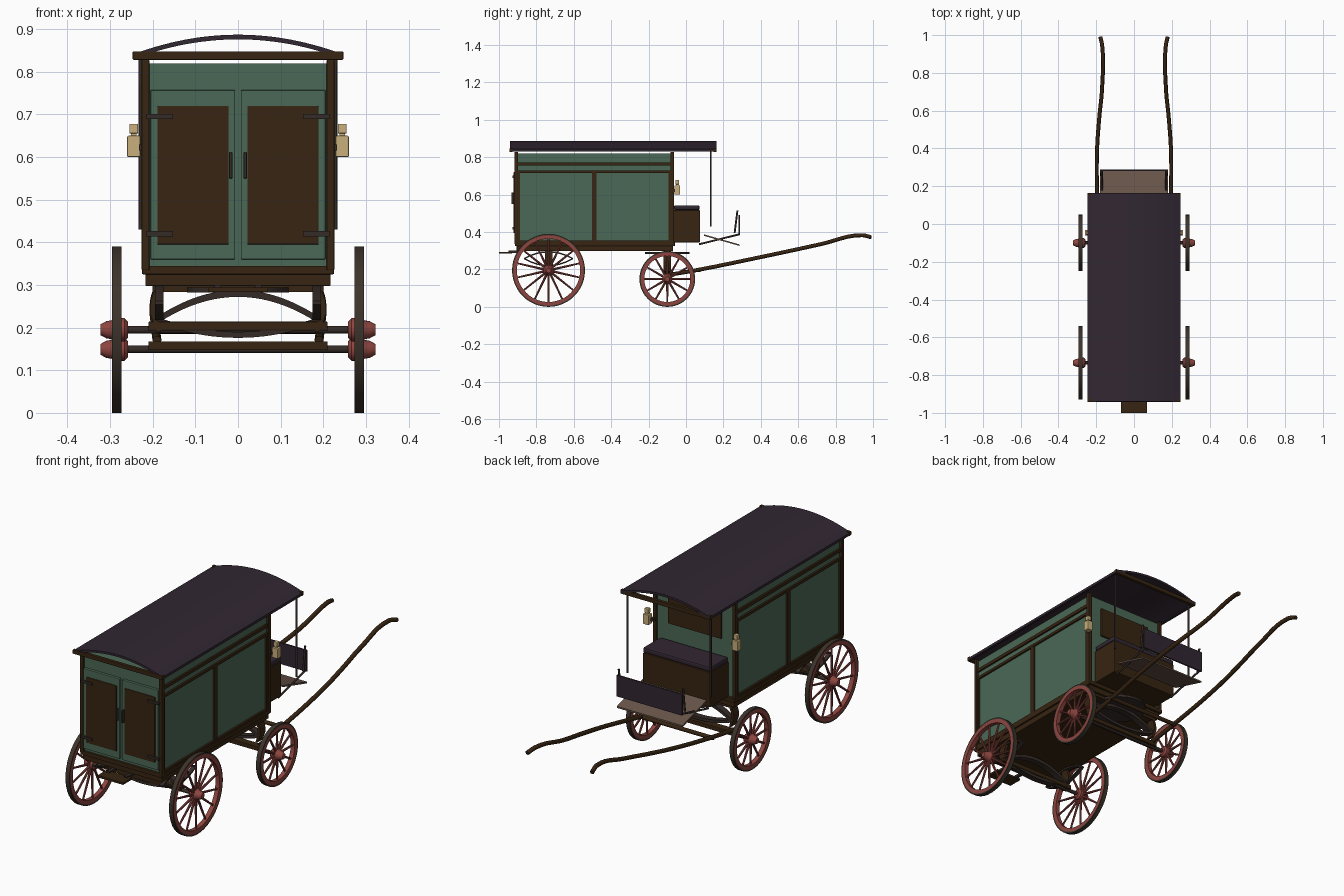
import bpy, bmesh, math
from mathutils import Matrix, Vector

cube = bpy.data.objects.get("Cube")
if cube:
    bpy.data.objects.remove(cube)


def material(name, r, g, b):
    m = bpy.data.materials.new(name)
    m.use_nodes = True
    m.diffuse_color = (r, g, b, 1)
    m.node_tree.nodes["Principled BSDF"].inputs["Base Color"].default_value = (r, g, b, 1)
    return m


GREEN = material("green paint", .07, .14, .092)
BROWN = material("dark brown wood", .038, .018, .006)
PURPLE = material("dark purple canvas", .031, .02, .031)
RED = material("red paint", .27, .06, .05)
TAN = material("bare wood", .14, .09, .065)
BRASS = material("brass", .58, .43, .2)
IRON = material("dark iron", .035, .024, .02)
TYRE = material("tyre brown", .045, .033, .024)


def finish(name, bm, mat, smooth=True):
    bmesh.ops.recalc_face_normals(bm, faces=bm.faces)
    me = bpy.data.meshes.new(name)
    bm.to_mesh(me)
    bm.free()
    me.materials.append(mat)
    ob = bpy.data.objects.new(name, me)
    bpy.context.collection.objects.link(ob)
    if smooth:
        bpy.ops.object.select_all(action='DESELECT')
        ob.select_set(True)
        bpy.context.view_layer.objects.active = ob
        bpy.ops.object.shade_smooth_by_angle(angle=math.radians(35))
    return ob


def box(name, xs, ys, zs, mat, bevel=0):
    lo, hi = Vector((xs[0], ys[0], zs[0])), Vector((xs[1], ys[1], zs[1]))
    bm = bmesh.new()
    bmesh.ops.create_cube(bm, size=1, matrix=Matrix.Translation((lo + hi) / 2) @ Matrix.Diagonal((*(hi - lo), 1)))
    ob = finish(name, bm, mat, False)
    if bevel:
        mod = ob.modifiers.new("Bevel", 'BEVEL')
        mod.width = bevel
        mod.segments = 2
    return ob


def pair(name, xs, ys, zs, mat, bevel=0):
    for side, s in (("left", 1), ("right", -1)):
        box(f"{side}_{name}", sorted(s * x for x in xs), ys, zs, mat, bevel)


def prism(name, outline, axis, a, b, mat):
    # extrude an outline along x (outline in y,z) or along y (outline in x,z)
    bm = bmesh.new()
    put = (lambda u, z: (a, u, z)) if axis == 'x' else (lambda u, z: (u, a, z))
    face = bm.faces.new([bm.verts.new(put(*p)) for p in outline])
    new = bmesh.ops.extrude_face_region(bm, geom=[face])["geom"]
    move = (b - a, 0, 0) if axis == 'x' else (0, b - a, 0)
    bmesh.ops.translate(bm, vec=move, verts=[v for v in new if isinstance(v, bmesh.types.BMVert)])
    return finish(name, bm, mat)


def bow(centre, half, z_end, z_mid, thick, n=20):
    ts = [i / n * 2 - 1 for i in range(n + 1)]
    top = [(centre + half * t, z_mid + (z_end - z_mid) * t * t) for t in ts]
    return top + [(u, z - thick) for u, z in reversed(top)]


def tube(name, points, radius, mat, smooth_path=False):
    cu = bpy.data.curves.new(name, 'CURVE')
    cu.dimensions = '3D'
    cu.bevel_depth = radius
    cu.bevel_resolution = 2
    cu.use_fill_caps = True
    sp = cu.splines.new('BEZIER')
    sp.bezier_points.add(len(points) - 1)
    for bp, p in zip(sp.bezier_points, points):
        bp.co = p
        bp.handle_left_type = bp.handle_right_type = 'AUTO' if smooth_path else 'VECTOR'
    sp.resolution_u = 6 if smooth_path else 1
    cu.materials.append(mat)
    ob = bpy.data.objects.new(name, cu)
    bpy.context.collection.objects.link(ob)
    return ob


def lathe(name, profile, y, z, mat, closed=False, steps=40):
    # spin (radius, x) points about an axle
    bm = bmesh.new()
    vs = [bm.verts.new((x, y, z + r)) for r, x in profile]
    es = [bm.edges.new(e) for e in zip(vs, vs[1:] + vs[:1])][:None if closed else -1]
    bmesh.ops.spin(bm, geom=vs + es, cent=(0, y, z), axis=(1, 0, 0), angle=math.tau, steps=steps)
    bmesh.ops.remove_doubles(bm, verts=bm.verts, dist=1e-5)
    return finish(name, bm, mat)


def wheel(name, s, y, r, spokes):
    x0, x1, mid = s * .273, s * .295, s * .284
    lathe(name + "_tyre", [(r - .007, x0), (r, x0), (r, x1), (r - .007, x1)], y, r, TYRE, True, 48)
    lathe(name + "_rim", [(r - .026, x0), (r - .007, x0), (r - .007, x1), (r - .026, x1)], y, r, RED, True, 48)
    hub = [(0, .258), (.019, .258), (.027, .266), (.027, .29), (.022, .297), (.02, .309), (.013, .322), (0, .322)]
    lathe(name + "_hub", [(q, s * x) for q, x in hub], y, r, RED, steps=20)
    bm = bmesh.new()
    length = r - .04
    for i in range(spokes):
        m = (Matrix.Translation((mid, y, r)) @ Matrix.Rotation(math.tau * i / spokes, 4, 'X')
             @ Matrix.Translation((0, 0, .018 + length / 2)))
        bmesh.ops.create_cone(bm, cap_ends=True, segments=8, radius1=.0065, radius2=.0045, depth=length, matrix=m)
    finish(name + "_spokes", bm, RED)


REAR, FRONT = -.735, -.1

# Wheels, axles and beams
for side, s in (("left", 1), ("right", -1)):
    wheel(f"{side}_large_wheel", s, REAR, .195, 14)
    wheel(f"{side}_small_wheel", s, FRONT, .149, 12)
for label, y, z in (("large", REAR, .195), ("small", FRONT, .149)):
    tube(label + "_axle", [(-.27, y, z), (.27, y, z)], .009, IRON)
    box(label + "_axle_beam", (-.21, .21), (y - .018, y + .018), (z - .002, z + .019), BROWN, .002)
    # Elliptic cross springs
    prism(label + "_spring_top", bow(0, .19, .225, .288, .016), 'y', y - .016, y + .016, IRON)
    prism(label + "_spring_bottom", bow(0, .19, .225, .19, .014), 'y', y - .016, y + .016, IRON)

# Lengthwise springs and hangers
for side, s in (("left", 1), ("right", -1)):
    for part, mid in (("top", .298), ("bottom", .225)):
        prism(f"{side}_long_spring_{part}", bow(REAR, .13, .262, mid, .008), 'x', s * .175, s * .195, IRON)
    for label, y in (("rear", REAR), ("fore", FRONT)):
        hanger = [(.185, .31), (.205, .265), (.207, .235), (.19, .19), (.18, .19), (.193, .235), (.19, .265), (.17, .31)]
        prism(f"{side}_{label}_hanger", [(s * x, z) for x, z in hanger], 'y', y - .02, y + .02, BROWN)

# Turntable under the driver's end
bm = bmesh.new()
bmesh.ops.create_cone(bm, cap_ends=True, segments=32, radius1=.12, radius2=.12, depth=.012,
                      matrix=Matrix.Translation((0, FRONT, .288)))
finish("turntable", bm, IRON)
box("turntable_bolster", (-.2, .2), (FRONT - .02, FRONT + .02), (.284, .302), BROWN)

# Body shell and floor frame
box("body", (-.214, .214), (-.905, -.075), (.335, .82), GREEN)
box("sill", (-.225, .225), (-.915, -.06), (.325, .345), BROWN, .002)
box("floor_frame", (-.217, .217), (-.905, -.07), (.298, .326), BROWN, .002)
for label, y0, y1 in (("rear", -.917, -.898), ("fore", -.083, -.064)):
    pair(label + "_corner_post", (.208, .226), (y0, y1), (.335, .828), BROWN, .002)

# Side mouldings
SPAN = (-.9, -.08)
for label, z0, z1 in (("upper_rail", .757, .773), ("panel_top", .716, .729), ("panel_bottom", .345, .355)):
    pair(label, (.212, .223), SPAN, (z0, z1), BROWN)
for label, y0, y1 in (("rear_stile", -.9, -.888), ("middle_stile", -.502, -.478), ("fore_stile", -.094, -.08)):
    pair(label, (.212, .222), (y0, y1), (.345, .729), BROWN)

# Double doors with hinges and handles
pair("door", (.007, .205), (-.918, -.9), (.36, .757), GREEN, .002)
pair("door_panel", (.022, .189), (-.922, -.91), (.395, .72), BROWN, .002)
for label, z in (("lower", .42), ("upper", .695)):
    pair(label + "_hinge", (.152, .215), (-.928, -.915), (z - .006, z + .006), IRON)
pair("door_handle", (.013, .021), (-.933, -.915), (.55, .612), IRON, .002)

# Rear step
box("rear_step", (-.07, .07), (-1, -.93), (.284, .294), BROWN)
pair("step_bracket", (.04, .055), (-.95, -.88), (.288, .3), IRON)

# Panel behind the driver
box("driver_wall_panel", (-.145, .145), (-.08, -.066), (.62, .77), BROWN, .002)

# Arched roof and end beams
prism("roof", bow(0, .246, .841, .887, .011, 28), 'y', -.94, .163, PURPLE)
for label, y0, y1 in (("rear", -.943, -.927), ("fore", .147, .163)):
    box(label + "_roof_beam", (-.247, .247), (y0, y1), (.828, .848), BROWN, .002)
pair("roof_edge", (.234, .246), (-.93, .15), (.83, .843), PURPLE)
for s in (1, -1):
    tube("canopy_post", [(s * .228, .132, .43), (s * .228, .132, .832)], .005, IRON)

# Driver's seat
box("seat_box", (-.185, .185), (-.07, .075), (.345, .517), BROWN, .003)
box("seat_cushion", (-.187, .187), (-.065, .073), (.517, .543), PURPLE, .008)

# Footboard, dashboard and their irons
prism("footboard", [(.095, .388), (.285, .334), (.285, .326), (.095, .38)], 'x', -.18, .18, TAN)
box("dashboard", (-.18, .18), (.281, .289), (.385, .49), PURPLE)
for s in (1, -1):
    tube("footboard_iron", [(s * .17, .07, .335), (s * .17, .1, .342), (s * .17, .285, .388)], .005, IRON)
    tube("dashboard_iron", [(s * .176, .26, .395), (s * .176, .275, .515)], .005, IRON)

# Lamps
pair("lamp_body", (.229, .26), (-.062, -.032), (.6, .65), BRASS, .003)
pair("lamp_cap", (.234, .255), (-.057, -.037), (.655, .678), BRASS, .003)
pair("lamp_neck", (.238, .251), (-.053, -.041), (.648, .657), BRASS)
pair("lamp_bracket", (.215, .232), (-.066, -.05), (.615, .63), IRON)

# Shafts and cross bar
for side, s in (("left", 1), ("right", -1)):
    path = [(.19, -.1, .17), (.193, .05, .195), (.196, .38, .262), (.185, .55, .298), (.169, .72, .335),
            (.168, .94, .383), (.178, .99, .372)]
    tube(f"{side}_shaft", [(s * x, y, z) for x, y, z in path], .0105, BROWN, True)
tube("shaft_cross_bar", [(-.2, .07, .195), (.2, .07, .195)], .01, BROWN)
